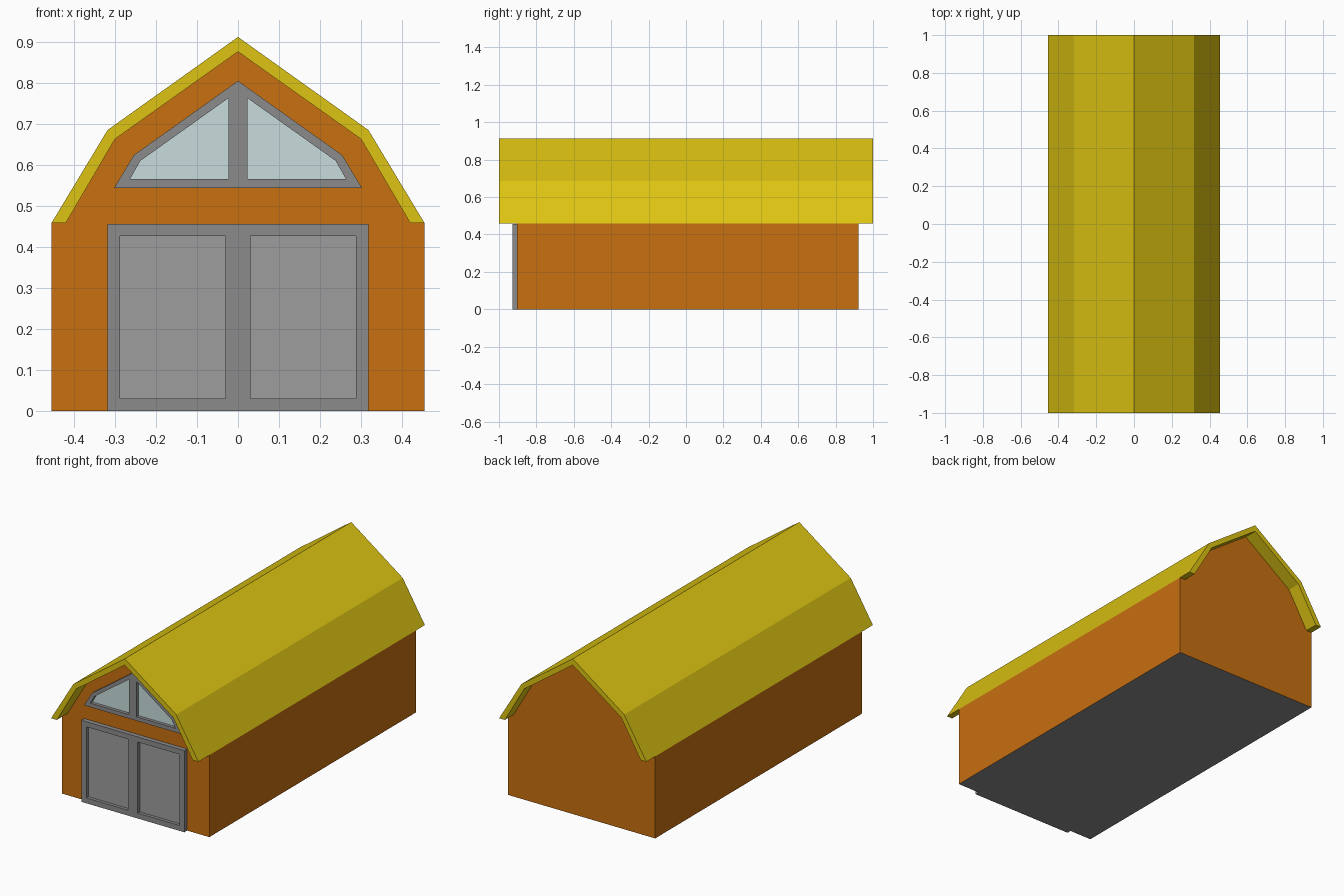
import bpy, bmesh

if "Cube" in bpy.data.objects:
    bpy.data.objects.remove(bpy.data.objects["Cube"])


def paint(name, rgb):
    m = bpy.data.materials.new(name)
    m.diffuse_color = (*rgb, 1)
    m.use_nodes = True
    m.node_tree.nodes["Principled BSDF"].inputs["Base Color"].default_value = m.diffuse_color
    return m


orange = paint("orange_wall", (0.58, 0.16, 0.005))
yellow = paint("yellow_roof", (0.72, 0.55, 0.006))
frame_grey = paint("frame_grey", (0.26, 0.26, 0.26))
panel_grey = paint("panel_grey", (0.34, 0.34, 0.34))
pale_glass = paint("pale_glass", (0.58, 0.72, 0.72))


def mirrored(pts):
    """Close a right-hand half outline by mirroring it across x = 0."""
    return pts + [(-x, z) for x, z in reversed(pts) if x > 0]


def flip(pts):
    return [(-x, z) for x, z in pts]


def prism(name, loops, y0, y1, mat, open_bottom=False):
    """Extrude an x-z outline (first loop) with holes (other loops) from y0 to y1."""
    bm = bmesh.new()
    edges = []
    for loop in loops:
        vs = [bm.verts.new((x, y0, z)) for x, z in loop]
        edges += [bm.edges.new((a, b)) for a, b in zip(vs, vs[1:] + vs[:1])]
    bmesh.ops.triangle_fill(bm, edges=edges, use_beauty=True, use_dissolve=False)
    ext = bmesh.ops.extrude_face_region(bm, geom=bm.faces[:], use_keep_orig=True)
    for v in ext["geom"]:
        if isinstance(v, bmesh.types.BMVert):
            v.co.y = y1
    bmesh.ops.recalc_face_normals(bm, faces=bm.faces[:])
    if open_bottom:
        low = [f for f in bm.faces if all(v.co.z < 1e-4 for v in f.verts)]
        bmesh.ops.delete(bm, geom=low, context="FACES_ONLY")
    me = bpy.data.meshes.new(name)
    bm.to_mesh(me)
    bm.free()
    me.materials.append(mat)
    ob = bpy.data.objects.new(name, me)
    bpy.context.collection.objects.link(ob)
    return ob


FRONT, BACK, PROUD, INSET = -0.903, 0.922, -0.928, -0.91
EAVE = 0.458

# gambrel outlines, from the ridge down the right side
outer = [(0, 0.912), (0.318, 0.685), (0.455, EAVE)]
inner = [(0, 0.876), (0.30, 0.663), (0.42, EAVE)]

# barn body under the roof
prism("walls", [mirrored(inner + [(0.455, EAVE), (0.455, 0)])],
      FRONT, BACK, orange, open_bottom=True)

# roof shell, overhanging both gables
roof = outer + inner[::-1] + flip(inner[1:]) + flip(outer[1:])[::-1]
prism("roof", [roof], -1, 1, yellow)

# floor
bpy.ops.mesh.primitive_plane_add(size=1, location=(0, (FRONT + BACK) / 2, 0))
floor = bpy.context.object
floor.name = "floor"
floor.scale = (0.91, BACK - FRONT, 1)
floor.rotation_euler = (3.14159265, 0, 0)
floor.data.materials.append(frame_grey)

# double door: frame with two recessed panels
door = mirrored([(0.318, 0.456), (0.318, 0)])
panel = [(0.03, 0.03), (0.288, 0.03), (0.288, 0.427), (0.03, 0.427)]
prism("door_frame", [door, panel, flip(panel)], PROUD, FRONT + 0.005, frame_grey)

# gable window: frame with two recessed panes
window = mirrored([(0, 0.805), (0.254, 0.624), (0.302, 0.544)])
pane = [(0.023, 0.566), (0.263, 0.566), (0.238, 0.61), (0.023, 0.763)]
prism("window_frame", [window, pane, flip(pane)], PROUD, FRONT + 0.005, frame_grey)

# panels and panes on each side
for side, f in (("right", list), ("left", flip)):
    prism("door_panel_" + side, [f(panel)], INSET, FRONT + 0.005, panel_grey)
    prism("window_pane_" + side, [f(pane)], INSET, FRONT + 0.005, pale_glass)
